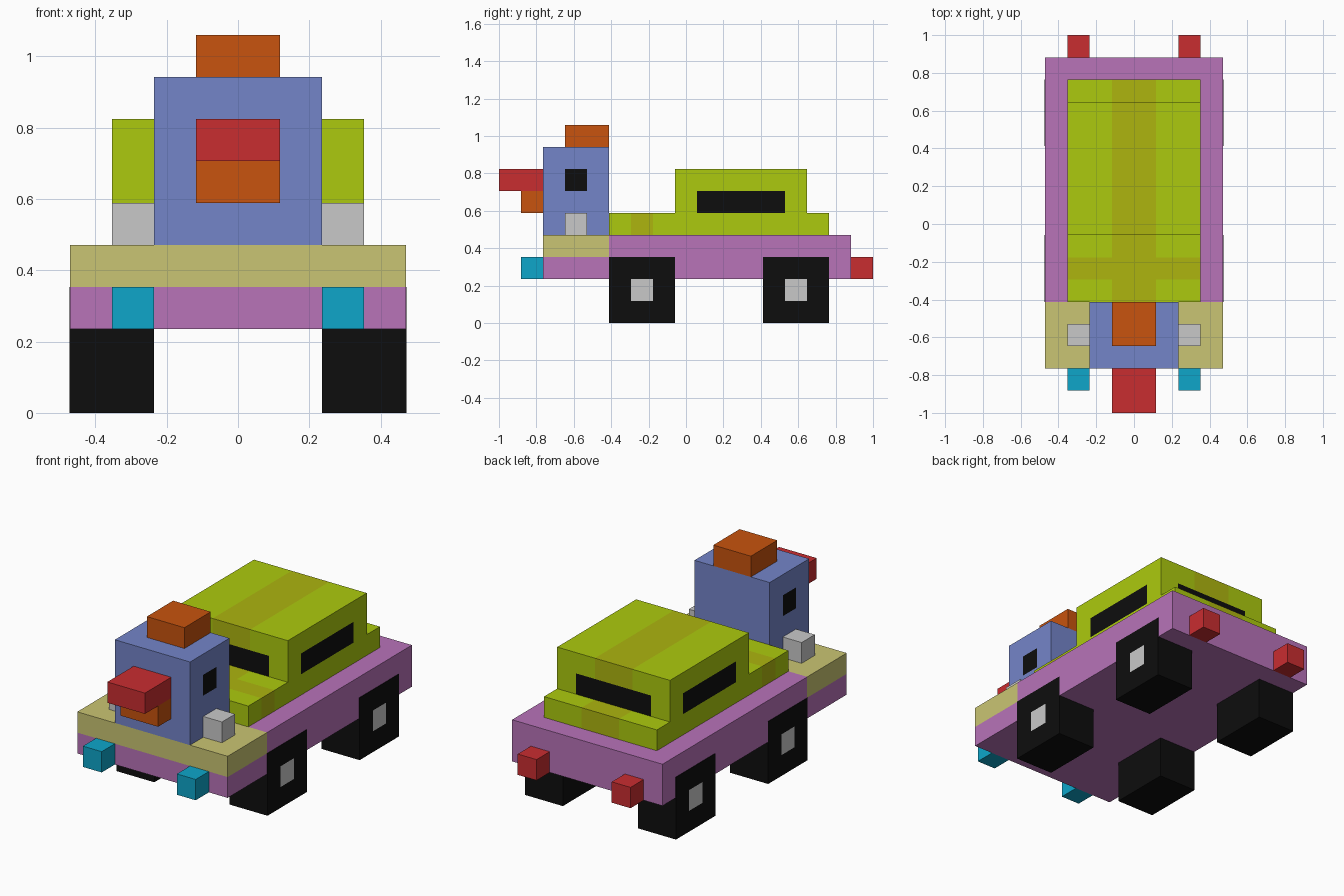
import bpy, bmesh
from mathutils import Vector

if "Cube" in bpy.data.objects:
    bpy.data.objects.remove(bpy.data.objects["Cube"])

U = 2 / 17          # one block; y is counted from the front, x from the middle
Y0 = 8.5


def material(name, rgb):
    lin = [((c / 255 + 0.055) / 1.055) ** 2.4 if c > 10 else c / 255 / 12.92 for c in rgb]
    m = bpy.data.materials.new(name)
    m.diffuse_color = (*lin, 1)
    m.use_nodes = True
    m.node_tree.nodes["Principled BSDF"].inputs["Base Color"].default_value = m.diffuse_color
    return m


GREEN = material("lime_green", (172, 202, 14))
STRIPE = material("olive_stripe", (173, 181, 15))
PURPLE = material("purple", (184, 115, 185))
BLUE = material("blue", (116, 133, 201))
ORANGE = material("orange", (200, 83, 14))
RED = material("red", (201, 45, 48))
GREY = material("light_grey", (201, 201, 201))
TAN = material("tan", (202, 197, 115))
CYAN = material("cyan", (14, 166, 202))
BLACK = material("black", (13, 13, 13))


def block(name, x, y, z, mats, cuts=(), rule=None):
    """Box in block units; cuts are (axis, position), rule(centre, normal) picks the material."""
    lo, hi = Vector((x[0], y[0], z[0])), Vector((x[1], y[1], z[1]))
    bm = bmesh.new()
    bmesh.ops.create_cube(bm, size=1)
    for v in bm.verts:
        v.co = [lo[i] + (v.co[i] + 0.5) * (hi[i] - lo[i]) for i in range(3)]
    for axis, pos in cuts:
        p, n = Vector(), Vector()
        p[axis], n[axis] = pos, 1
        bmesh.ops.bisect_plane(bm, geom=bm.verts[:] + bm.edges[:] + bm.faces[:],
                               plane_co=p, plane_no=n, dist=1e-5)
    bm.normal_update()
    if rule:
        for f in bm.faces:
            f.material_index = rule(f.calc_center_median(), f.normal)
    for v in bm.verts:
        v.co = (v.co.x * U, (v.co.y - Y0) * U, v.co.z * U)
    me = bpy.data.meshes.new(name)
    bm.to_mesh(me)
    bm.free()
    for m in mats:
        me.materials.append(m)
    ob = bpy.data.objects.new(name, me)
    bpy.context.collection.objects.link(ob)
    return ob


# Chassis with tan front deck
block("chassis", (-4, 4), (2, 16), (2, 4), [PURPLE, TAN], [(1, 5), (2, 3)],
      lambda c, n: int(c.y < 5 and c.z > 3))

# Bonnet and boot layer with crossing stripes
block("lower_shell", (-3, 3), (5, 15), (4, 5), [GREEN, STRIPE],
      [(0, -1), (0, 1), (1, 6), (1, 7)],
      lambda c, n: int(abs(c.x) < 1 or 6 < c.y < 7))


# Cabin with stripe and windows all round
def cabin_rule(c, n):
    if c.z < 6 and ((abs(n.x) > .5 and 9 < c.y < 13) or (abs(n.y) > .5 and abs(c.x) < 2)):
        return 2
    return int(abs(c.x) < 1)


block("cabin", (-3, 3), (8, 14), (5, 7), [GREEN, STRIPE, BLACK],
      [(0, -2), (0, -1), (0, 1), (0, 2), (1, 9), (1, 13), (2, 6)], cabin_rule)

# Head with eyes on both sides, crest and beak
block("head", (-2, 2), (2, 5), (4, 8), [BLUE, BLACK], [(1, 3), (1, 4), (2, 6), (2, 7)],
      lambda c, n: int(abs(n.x) > .5 and 3 < c.y < 4 and 6 < c.z < 7))
block("crest", (-1, 1), (3, 5), (8, 9), [ORANGE])
block("upper_beak", (-1, 1), (0, 2), (6, 7), [RED])
block("lower_beak", (-1, 1), (1, 2), (5, 6), [ORANGE])

# Paired parts
for side, s in (("left", 1), ("right", -1)):
    pair = sorted((2 * s, 3 * s))
    block("deck_block_" + side, pair, (3, 4), (4, 5), [GREY])
    block("headlight_" + side, pair, (1, 2), (2, 3), [CYAN])
    block("taillight_" + side, pair, (16, 17), (2, 3), [RED])
    # Wheels stand a hair proud of the chassis side, hub on the outer face
    for end, y in (("front", 5), ("back", 12)):
        block(f"wheel_{end}_{side}", sorted((2 * s, 4.02 * s)), (y, y + 3), (0, 3),
              [BLACK, GREY], [(1, y + 1), (1, y + 2), (2, 1), (2, 2)],
              lambda c, n: int(n.x * s > .5 and y + 1 < c.y < y + 2 and 1 < c.z < 2))
